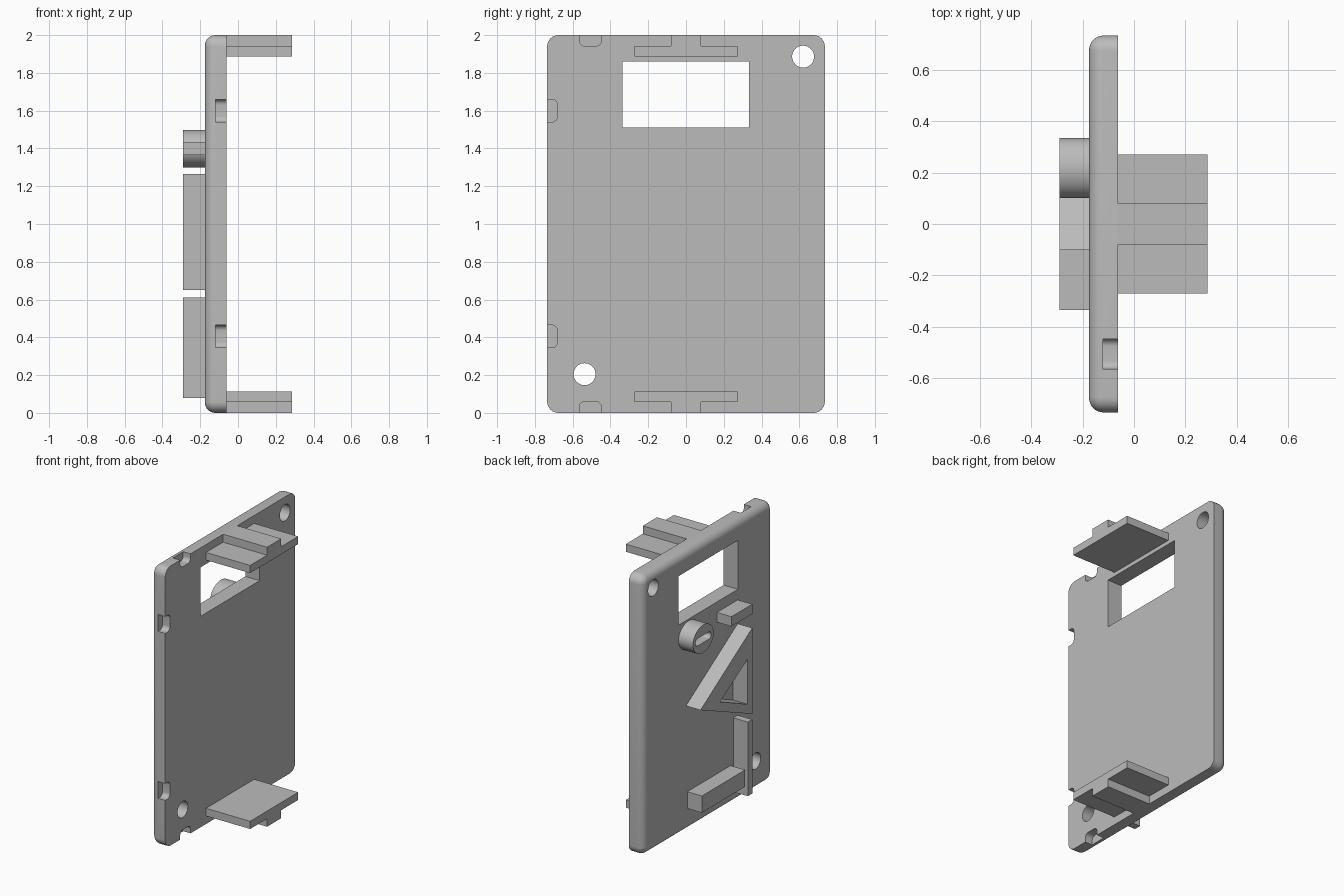
import bpy, bmesh, math

cube = bpy.data.objects.get("Cube")
if cube:
    bpy.data.objects.remove(cube, do_unlink=True)

grey = bpy.data.materials.new("plain grey")
grey.use_nodes = True
colour = (0.5, 0.5, 0.5, 1)
grey.diffuse_color = colour
grey.node_tree.nodes["Principled BSDF"].inputs["Base Color"].default_value = colour

BACK, FACE, OUT, TIP = -0.062, -0.175, -0.29, 0.286


def rounded(y0, y1, z0, z1, r, n=8):
    """Rounded rectangle outline in the y-z plane."""
    pts = []
    corners = [(y1 - r, z1 - r), (y0 + r, z1 - r), (y0 + r, z0 + r), (y1 - r, z0 + r)]
    for k, (cy, cz) in enumerate(corners):
        for i in range(n + 1):
            a = math.pi / 2 * (k + i / n)
            pts.append((cy + r * math.cos(a), cz + r * math.sin(a)))
    return pts


def ellipse(cy, cz, ry, rz, n=48):
    angles = [2 * math.pi * i / n for i in range(n)]
    return [(cy + ry * math.cos(a), cz + rz * math.sin(a)) for a in angles]


def box(y0, y1, z0, z1):
    return [(y1, z1), (y0, z1), (y0, z0), (y1, z0)]


def loft(name, sections):
    """Solid through a list of (x, outline) sections."""
    bm = bmesh.new()
    rings = [[bm.verts.new((x, y, z)) for y, z in pts] for x, pts in sections]
    for a, b in zip(rings, rings[1:]):
        for i in range(len(a)):
            j = (i + 1) % len(a)
            bm.faces.new((a[i], a[j], b[j], b[i]))
    bm.faces.new(rings[0])
    bm.faces.new(rings[-1])
    bmesh.ops.recalc_face_normals(bm, faces=bm.faces)
    mesh = bpy.data.meshes.new(name)
    bm.to_mesh(mesh)
    bm.free()
    mesh.materials.append(grey)
    obj = bpy.data.objects.new(name, mesh)
    bpy.context.collection.objects.link(obj)
    return obj


def prism(name, pts, x0, x1):
    return loft(name, [(x0, pts), (x1, pts)])


def activate(obj):
    bpy.ops.object.select_all(action="DESELECT")
    obj.select_set(True)
    bpy.context.view_layer.objects.active = obj


def cut(obj, pts, x0, x1):
    cutter = prism("cutter", pts, x0, x1)
    cutter.hide_render = True
    mod = obj.modifiers.new("cut", "BOOLEAN")
    mod.operation, mod.solver, mod.object = "DIFFERENCE", "EXACT", cutter
    activate(obj)
    bpy.ops.object.modifier_apply(modifier=mod.name)
    bpy.data.objects.remove(cutter, do_unlink=True)


def smooth(obj):
    activate(obj)
    bpy.ops.object.shade_smooth_by_angle(angle=math.radians(30))


# Plate with rounded corners and a softened outer rim
sections = [(BACK, rounded(-0.735, 0.735, 0, 2, 0.06))]
R = 0.055
for i in range(9):
    a = math.pi / 2 * i / 8
    d = R * (1 - math.cos(a))
    outline = rounded(-0.735 + d, 0.735 - d, d, 2 - d, 0.06 - d)
    sections.append((FACE + R - R * math.sin(a), outline))
plate = loft("plate", sections)

# Window and screw holes
cut(plate, box(-0.337, 0.333, 1.51, 1.86), -0.5, 0.5)
for y, z in ((0.62, 1.886), (-0.537, 0.205)):
    cut(plate, ellipse(y, z, 0.058, 0.058), -0.5, 0.5)

# Rim notches
for z in (0.405, 1.6):
    cut(plate, rounded(-0.9, -0.681, z - 0.06, z + 0.06, 0.03), -0.12, 0)
for z0, z1 in ((-0.2, 0.06), (1.942, 2.2)):
    cut(plate, rounded(-0.565, -0.448, z0, z1, 0.03), -0.12, 0)
smooth(plate)

# Stepped clip tabs, top and bottom
for side, flip in (("top", False), ("bottom", True)):
    for part, half, z0, z1 in (("tab", 0.272, 1.888, 1.943), ("rib", 0.08, 1.943, 2.0)):
        if flip:
            z0, z1 = 2 - z1, 2 - z0
        prism(f"{side}_{part}", box(-half, half, z0, z1), BACK - 0.01, TIP)

# Slotted round knob
knob = prism("slotted_knob", ellipse(0.218, 1.398, 0.117, 0.1), OUT, FACE)
cut(knob, rounded(0.13, 0.306, 1.372, 1.424, 0.025), -0.5, FACE - 0.005)
smooth(knob)

# Small raised block
prism("small_block", box(-0.335, -0.1, 1.365, 1.435), OUT, FACE)

# Raised triangular frame
triangle = prism("triangle_frame", [(-0.335, 1.265), (-0.335, 0.65), (0.25, 0.9)], OUT, FACE)
cut(triangle, [(-0.28, 1.06), (-0.28, 0.74), (0.03, 0.875)], -0.5, FACE - 0.002)

# Plain raised rails
prism("edge_rail", box(-0.335, -0.285, 0.08, 0.61), OUT, FACE)
prism("long_rail", box(-0.255, 0.235, 0.16, 0.28), OUT, FACE)
